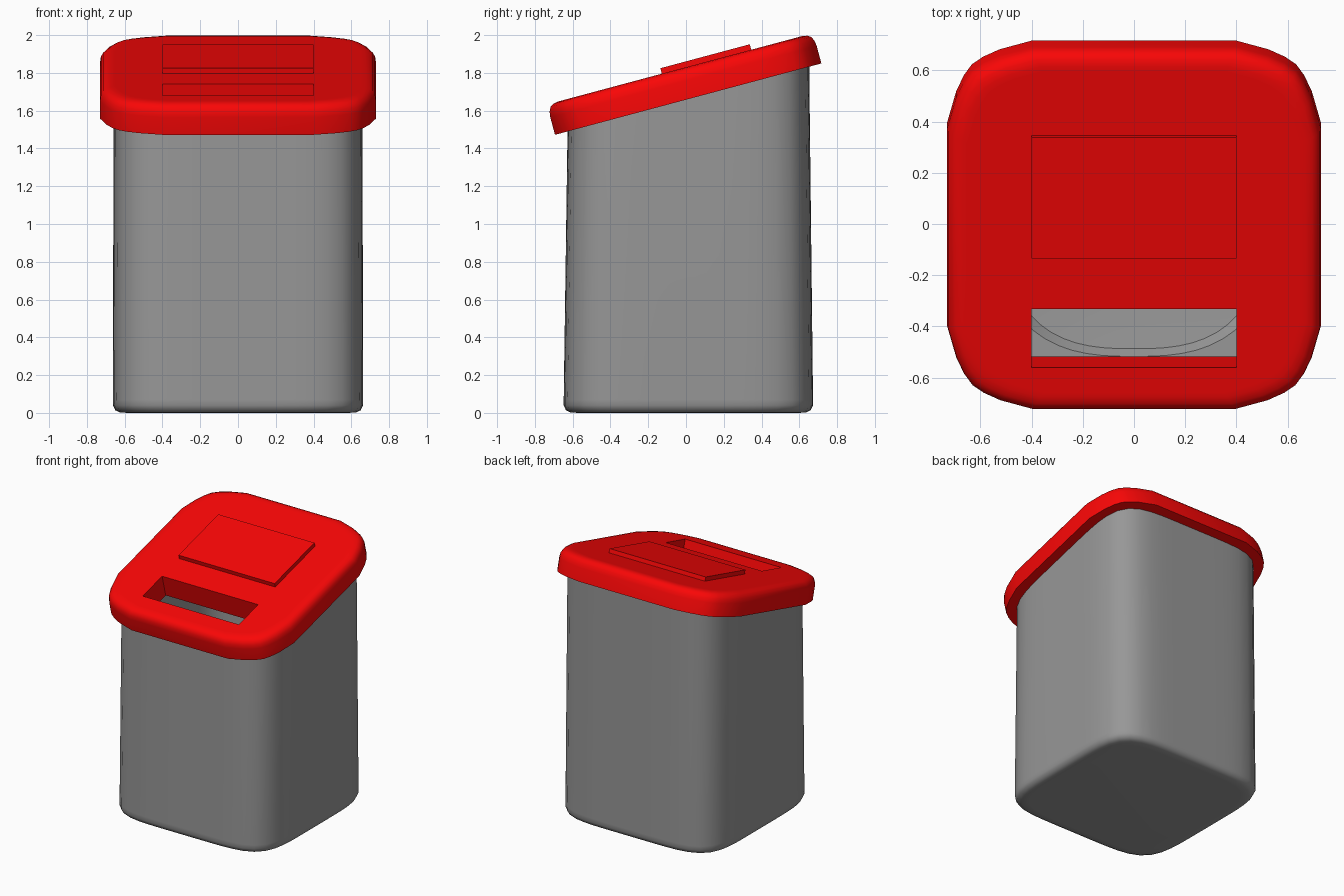
import bpy, bmesh
from math import radians, pi, sin, cos, tan
from mathutils import Matrix

if "Cube" in bpy.data.objects:
    bpy.data.objects.remove(bpy.data.objects["Cube"])

TILT = radians(15)
LID_FRAME = Matrix.Translation((0, 0.01, 1.667)) @ Matrix.Rotation(TILT, 4, 'X')


def material(name, r, g, b):
    m = bpy.data.materials.new(name)
    m.diffuse_color = (r, g, b, 1)
    m.use_nodes = True
    m.node_tree.nodes["Principled BSDF"].inputs["Base Color"].default_value = m.diffuse_color
    return m


red = material("red_plastic", 0.95, 0.002, 0.002)
grey = material("grey_plastic", 0.31, 0.31, 0.31)


def finish(name, bm, mat):
    bmesh.ops.recalc_face_normals(bm, faces=bm.faces)
    me = bpy.data.meshes.new(name)
    bm.to_mesh(me)
    bm.free()
    ob = bpy.data.objects.new(name, me)
    bpy.context.collection.objects.link(ob)
    me.materials.append(mat)
    return ob


def activate(ob):
    bpy.ops.object.select_all(action='DESELECT')
    ob.select_set(True)
    bpy.context.view_layer.objects.active = ob


def smooth(ob, angle=40):
    activate(ob)
    bpy.ops.object.shade_smooth_by_angle(angle=radians(angle))


def loft(rings):
    """Skin closed rings of points and cap both ends."""
    bm = bmesh.new()
    rs = [[bm.verts.new(p) for p in r] for r in rings]
    for a, b in zip(rs, rs[1:]):
        for i in range(len(a)):
            j = (i + 1) % len(a)
            bm.faces.new((a[i], a[j], b[j], b[i]))
    bm.faces.new(rs[0])
    bm.faces.new(rs[-1])
    return bm


def box(name, x, y, z, mat):
    bm = bmesh.new()
    bmesh.ops.create_cube(bm, size=1)
    for v in bm.verts:
        v.co = [lo + (c + 0.5) * (hi - lo) for c, (lo, hi) in zip(v.co, (x, y, z))]
    ob = finish(name, bm, mat)
    ob.matrix_world = LID_FRAME
    return ob


def squircle(a, b, n, count=64):
    """Rounded-square outline."""
    pts = []
    for i in range(count):
        t = 2 * pi * (i + 0.5) / count
        c, s = cos(t), sin(t)
        r = (abs(c) ** n + abs(s) ** n) ** (-1 / n)
        pts.append((a * r * c, b * r * s))
    return pts


# body: open tub, slightly tapered, top cut parallel to the tilted lid
def level(a, b, n, z):
    return [(x, y + 0.0125, z) for x, y in squircle(a, b, n)]


def slanted(a, b, n, drop=0):
    return [(x, y + 0.0125, 1.675 - drop + (y + 0.0025) * tan(TILT)) for x, y in squircle(a, b, n)]


body = finish("bin_body", loft([
    level(0.58, 0.58, 5.5, 0), level(0.625, 0.623, 5.5, 0.002), level(0.65, 0.648, 5.5, 0.014),
    level(0.662, 0.660, 5.5, 0.04), level(0.663, 0.660, 5.5, 0.07),
    slanted(0.658, 0.640, 5.5, 0.03), slanted(0.658, 0.640, 5.5),
    slanted(0.61, 0.592, 5.5), level(0.61, 0.60, 5, 0.10),
    level(0.535, 0.53, 2.7, 0.10), level(0.50, 0.50, 2.7, 0.06), level(0.3, 0.3, 2.2, 0.04)]), grey)
smooth(body)

# lid: square slab with faceted corners and a soft top edge
H = 0.73
corner = [(H, 0.40), (0.695, 0.525), (0.665, 0.59), (0.634, 0.634),
          (0.59, 0.665), (0.525, 0.695), (0.40, H)]
outline = (corner + [(-x, y) for x, y in corner[::-1]]
           + [(-x, -y) for x, y in corner] + [(x, -y) for x, y in corner[::-1]])
lid = finish("lid", loft([
    [(x * (1 - d / H), y * (1 - d / H), h) for x, y in outline]
    for d, h in [(0, -0.006), (0, 0.09), (0.004, 0.12), (0.016, 0.143),
                 (0.034, 0.155), (0.06, 0.16), (0.08, 0.16)]]), red)
lid.matrix_world = LID_FRAME

# slot through the front of the lid
cutter = box("slot_cutter", (-0.4, 0.4), (-0.549, -0.311), (-0.2, 0.4), red)
cutter.hide_render = True
mod = lid.modifiers.new("slot", 'BOOLEAN')
mod.operation = 'DIFFERENCE'
mod.solver = 'EXACT'
mod.object = cutter
activate(lid)
bpy.ops.object.modifier_apply(modifier="slot")
bpy.data.objects.remove(cutter)
smooth(lid)

# raised panel on the lid
box("lid_panel", (-0.4, 0.4), (-0.10, 0.390), (0.14, 0.190), red)
